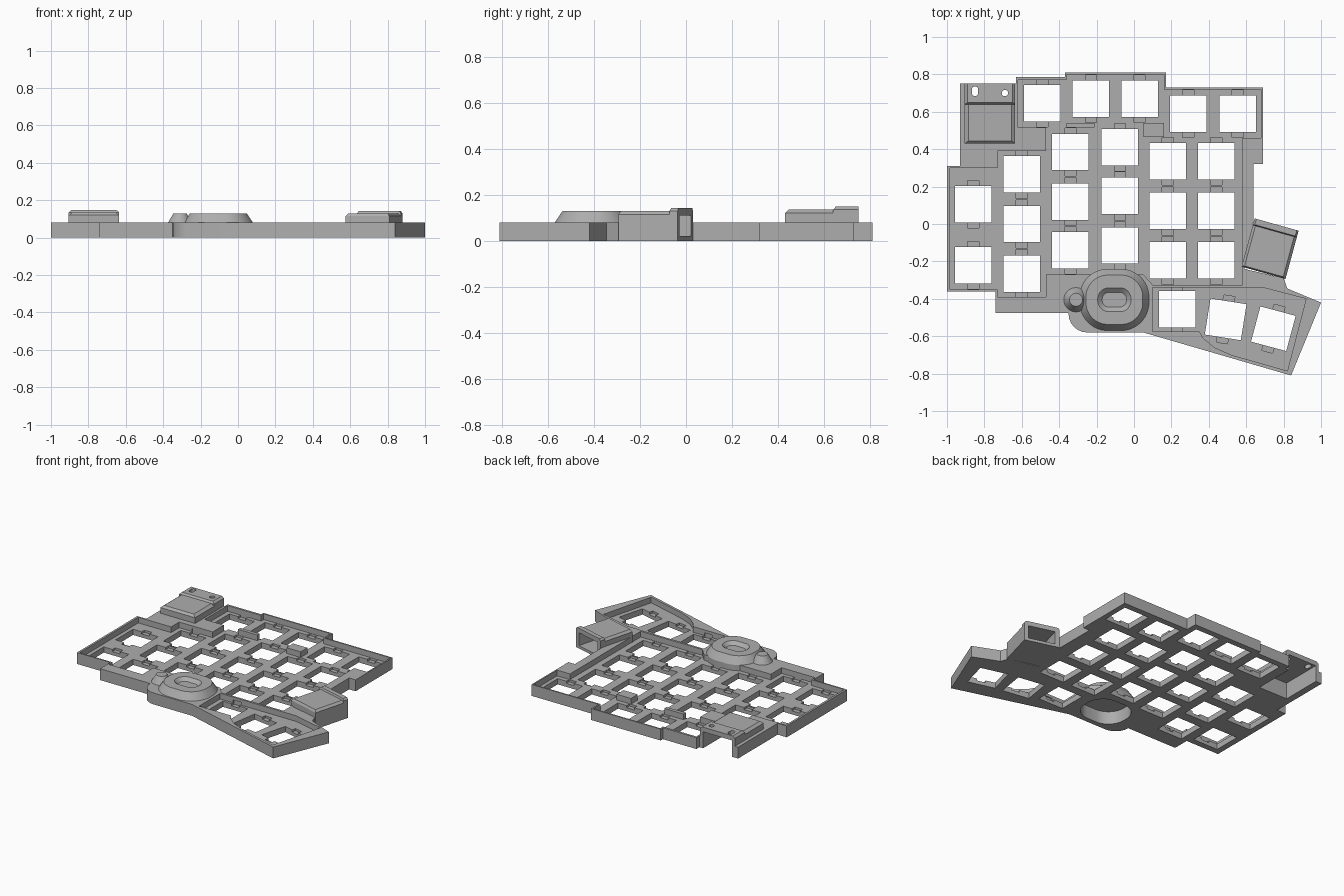
import bpy, bmesh, math
from mathutils import Matrix, Vector

if "Cube" in bpy.data.objects:
    bpy.data.objects.remove(bpy.data.objects["Cube"], do_unlink=True)

grey = bpy.data.materials.new("case_grey")
grey.use_nodes = True
COLOUR = (0.42, 0.42, 0.42, 1)
grey.diffuse_color = COLOUR
grey.node_tree.nodes["Principled BSDF"].inputs["Base Color"].default_value = COLOUR


def loft(bm, rings):
    """Closed solid through rings of (points, height)."""
    rows = [[bm.verts.new((x, y, z)) for x, y in pts] for pts, z in rings]
    n = len(rows[0])
    for low, high in zip(rows, rows[1:]):
        for i in range(n):
            j = (i + 1) % n
            bm.faces.new((low[i], low[j], high[j], high[i]))
    bm.faces.new(rows[0][::-1])
    bm.faces.new(rows[-1])


def make(name, *solids):
    bm = bmesh.new()
    for rings in solids:
        loft(bm, rings)
    bmesh.ops.recalc_face_normals(bm, faces=bm.faces[:])
    mesh = bpy.data.meshes.new(name)
    bm.to_mesh(mesh)
    bm.free()
    mesh.materials.append(grey)
    obj = bpy.data.objects.new(name, mesh)
    bpy.context.collection.objects.link(obj)
    return obj


def combine(target, tool, operation="DIFFERENCE", keep=False):
    mod = target.modifiers.new("cut", "BOOLEAN")
    mod.operation, mod.object, mod.solver = operation, tool, "EXACT"
    mod.use_self = True
    bpy.context.view_layer.objects.active = target
    bpy.ops.object.modifier_apply(modifier=mod.name)
    if not keep:
        bpy.data.objects.remove(tool, do_unlink=True)


def prism(pts, z0, z1):
    return [(pts, z0), (pts, z1)]


def rect(x0, x1, y0, y1):
    return [(x0, y0), (x1, y0), (x1, y1), (x0, y1)]


def turned(cx, cy, w, h, degrees=0):
    rot = Matrix.Rotation(math.radians(degrees), 2)
    return [tuple(rot @ Vector(p) + Vector((cx, cy)))
            for p in rect(-w / 2, w / 2, -h / 2, h / 2)]


def oval(cx, cy, hx, hy, r, steps=10):
    """Rounded rectangle with half sizes hx, hy and corner radius r."""
    pts = []
    for q, (sx, sy) in enumerate([(1, 1), (-1, 1), (-1, -1), (1, -1)]):
        for k in range(steps):
            a = (q + (k + 0.5) / steps) * math.pi / 2
            pts.append((cx + sx * (hx - r) + r * math.cos(a),
                        cy + sy * (hy - r) + r * math.sin(a)))
    return pts


TOP, FLOOR = 0.08, 0.04

# Case outline with a rounded lobe around the dial
lobe = [(-0.25 + 0.1 * math.cos(a), -0.48 + 0.1 * math.sin(a))
        for a in [math.radians(270 - 15 * k) for k in range(7)]]
outline = [(-1, .31), (-.93, .31), (-.93, .75), (-.63, .75), (-.63, .785),
           (-.37, .785), (-.37, .81), (.17, .81), (.17, .73), (.69, .73),
           (.69, .32), (.64, .32), (.64, .02), (.59, -.24), (.8, -.29),
           (.82, -.345), (1, -.42), (.84, -.81), (.05, -.58)]
outline += lobe + [(-.35, -.475), (-.74, -.475), (-.74, -.36), (-1, -.36)]
case = make("key_case", prism(outline, 0, TOP))

# Recessed floors of the main field and the thumb cluster
field = [(-.985, .3), (-.73, .3), (-.73, .39), (-.47, .39), (-.47, .515),
         (-.62, .515), (-.62, .77), (-.36, .77), (-.36, .8), (.16, .8),
         (.16, .72), (.68, .72), (.68, .46), (.58, .46), (.58, -.325),
         (.1, -.325), (.05, -.27), (-.47, -.27), (-.47, -.39), (-.73, -.39),
         (-.73, -.35), (-.985, -.35)]
thumb = [(.1, -.34), (.69, -.34), (.92, -.4), (.82, -.785), (.52, -.7),
         (.43, -.66), (.37, -.61), (.35, -.575), (.1, -.575)]
combine(case, make("recess", prism(field, FLOOR, 0.2), prism(thumb, FLOOR, 0.2)))

# Raised blocks between the top row and the columns
blocks = make("blocks", prism(rect(.05, .161, .465, .54), .02, TOP),
              prism(rect(-.36, -.21, .515, .54), .02, TOP))
combine(case, blocks, "UNION")

# Switch openings, with shallow clip notches front and back
columns = {-.86: (.105, -.22), -.6: (.265, 0, -.265), -.34: (.385, .12, -.14),
           -.075: (.41, .15, -.115), .18: (.335, .07, -.195),
           .44: (.335, .07, -.195)}
keys = [(x, y, 0) for x, ys in columns.items() for y in ys]
keys += [(-.49, .645, 0), (-.23, .67, 0), (.03, .67, 0), (.29, .59, 0),
         (.555, .59, 0), (.23, -.455, 0), (.49, -.51, -9), (.745, -.56, -15)]
combine(case, make("notches", *[prism(turned(x, y, .06, .255, a), .025, .06)
                                for x, y, a in keys]))
combine(case, make("openings", *[prism(turned(x, y, .195, .195, a), -.1, .2)
                                 for x, y, a in keys]))

# Hollow dial with a dished top and a small side pod
DX, DY = -.105, -.405


def dial_ring(inset):
    return oval(DX, DY, .185 - inset, .165 - inset, .15 - inset)


def pod_ring(r):
    return oval(-.31, DY, r, r, r)


dial = make("dial_mount", [(dial_ring(0), 0), (dial_ring(0), TOP),
                           (dial_ring(.033), .13)])
combine(dial, make("pod", [(pod_ring(.065), .02), (pod_ring(.065), TOP),
                           (pod_ring(.035), .13)]), "UNION")
combine(dial, make("dish", [(oval(DX, DY, .065, .04, .038), .108),
                            (oval(DX, DY, .1, .075, .07), .14)]))
hollow = make("hollow", prism(dial_ring(.025), -.1, .09))
combine(case, hollow, keep=True)
combine(dial, hollow)

# Controller cover: low lid, raised back strip, open back and underside
cover = make("controller_cover",
             [(rect(-.905, -.635, .43, .748), .03),
              (rect(-.905, -.635, .43, .748), .12),
              (rect(-.885, -.655, .445, .748), .135)])
strip = make("strip", [(rect(-.905, -.635, .64, .75), .05),
                       (rect(-.905, -.635, .64, .75), .135),
                       (rect(-.89, -.65, .65, .75), .148)])
combine(cover, strip, "UNION")
pocket = make("pocket", prism(rect(-.882, -.658, .46, .8), -.1, .115))
combine(case, pocket, keep=True)
combine(cover, pocket)
combine(cover, make("cover_holes",
                    prism(oval(-.85, .71, .017, .026, .016), .1, .2),
                    prism(oval(-.69, .7, .017, .017, .017), .1, .2)))

# Angled cable socket on the right, open toward the back
corner, across, along = Vector((.645, .03)), Vector((.235, -.066)), Vector((-.07, -.258))


def socket(u0, u1, v0, v1):
    return [tuple(corner + across * u + along * v)
            for u, v in rect(u0, u1, v0, v1)]


box = make("cable_socket", [(socket(0, 1, 0, 1), 0), (socket(0, 1, 0, 1), .115),
                            (socket(.06, .94, 0, .97), .13)])
lip = make("lip", [(socket(0, 1, 0, .14), .05), (socket(0, 1, 0, .14), .13),
                   (socket(.04, .96, 0, .12), .142)])
combine(box, lip, "UNION")
tunnel = make("tunnel", prism(socket(.12, .88, -.3, .85), .02, .11))
combine(case, tunnel, keep=True)
combine(box, tunnel)

# Smooth the curved walls and keep every edge crisp
bpy.ops.object.select_all(action="DESELECT")
for part in (case, dial, cover, box):
    part.select_set(True)
bpy.context.view_layer.objects.active = case
bpy.ops.object.shade_smooth_by_angle(angle=math.radians(25))
